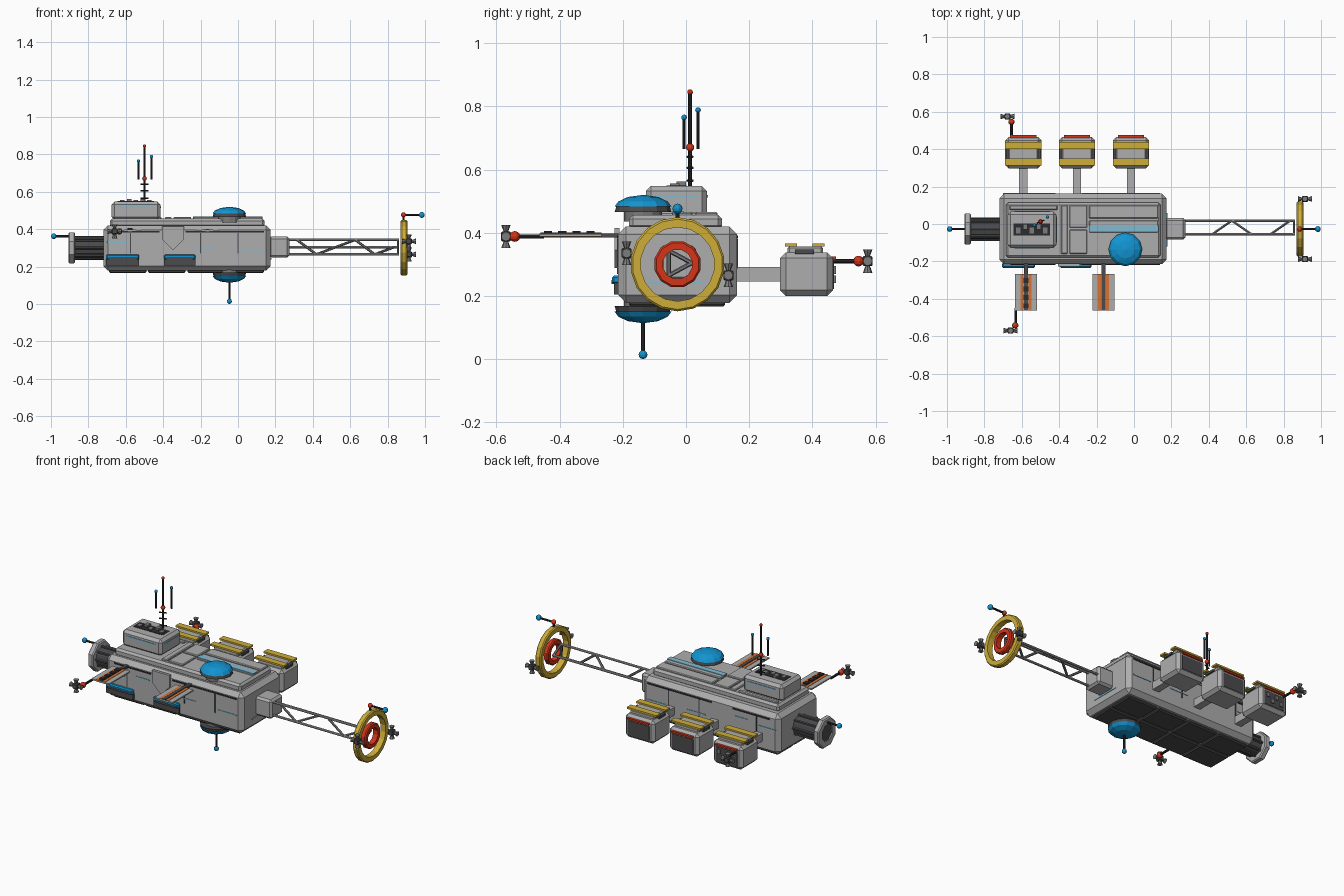
import bpy, bmesh, math
from mathutils import Vector, Matrix

if "Cube" in bpy.data.objects:
    bpy.data.objects.remove(bpy.data.objects["Cube"], do_unlink=True)


def material(name, *rgb):
    m = bpy.data.materials.new(name)
    m.use_nodes = True
    m.diffuse_color = (*rgb, 1)
    m.node_tree.nodes["Principled BSDF"].inputs["Base Color"].default_value = (*rgb, 1)
    return m


GREY = material("hull grey", 0.42, 0.42, 0.42)
MID = material("mid grey", 0.2, 0.2, 0.2)
DARK = material("dark grey", 0.07, 0.07, 0.075)
BLACK = material("near black", 0.025, 0.025, 0.03)
BLUE = material("dome blue", 0.006, 0.3, 0.65)
PALE = material("pale blue trim", 0.22, 0.5, 0.65)
YELLOW = material("yellow", 0.62, 0.42, 0.04)
RED = material("red", 0.66, 0.035, 0.01)
ORANGE = material("orange", 0.7, 0.17, 0.03)


def finish(name, bm, mat):
    bmesh.ops.recalc_face_normals(bm, faces=bm.faces)
    mesh = bpy.data.meshes.new(name)
    bm.to_mesh(mesh)
    bm.free()
    mesh.materials.append(mat)
    ob = bpy.data.objects.new(name, mesh)
    bpy.context.collection.objects.link(ob)
    return ob


def box(name, x, y, z, mat, bevel=0):
    """Box from (low, high) ranges, with optional chamfered edges."""
    bm = bmesh.new()
    bmesh.ops.create_cube(bm, size=1)
    for v in bm.verts:
        v.co = [(r[0] + r[1]) / 2 + c * (r[1] - r[0]) for r, c in zip((x, y, z), v.co)]
    if bevel:
        bmesh.ops.bevel(bm, geom=bm.edges[:], offset=bevel, segments=1, affect='EDGES')
    return finish(name, bm, mat)


def rod(name, a, b, r, mat, r2=None, n=8):
    """Straight tube or cone from a to b."""
    a, b = Vector(a), Vector(b)
    bm = bmesh.new()
    rot = (b - a).to_track_quat('Z', 'Y').to_matrix().to_4x4()
    bmesh.ops.create_cone(bm, cap_ends=True, segments=n, radius1=r,
                          radius2=r if r2 is None else r2, depth=(b - a).length,
                          matrix=Matrix.Translation((a + b) / 2) @ rot)
    return finish(name, bm, mat)


def ball(name, loc, r, mat):
    bm = bmesh.new()
    bmesh.ops.create_uvsphere(bm, u_segments=10, v_segments=6, radius=r,
                              matrix=Matrix.Translation(loc))
    return finish(name, bm, mat)


def ring(name, x, y, z, outer, inner, mat, n):
    """Flat faceted hoop around the x axis."""
    bm = bmesh.new()
    loops = []
    c = 0.006
    section = [(inner, x[0]), (outer - c, x[0]), (outer, x[0] + c),
               (outer, x[1] - c), (outer - c, x[1]), (inner, x[1])]
    for i in range(n):
        t = math.tau * (i + 0.5) / n
        loops.append([bm.verts.new((h, y + r * math.cos(t), z + r * math.sin(t)))
                      for r, h in section])
    for i in range(n):
        p, q = loops[i], loops[(i + 1) % n]
        for j in range(len(section)):
            k = (j + 1) % len(section)
            bm.faces.new((p[j], p[k], q[k], q[j]))
    return finish(name, bm, mat)


def thruster(name, x, y, z):
    s = 0.016
    box(name + "_block", (x - s, x + s), (y - s, y + s), (z - s, z + s), DARK, 0.004)
    for d in (Vector((1, 0, 0)), Vector((-1, 0, 0)), Vector((0, 0, 1)), Vector((0, 0, -1))):
        c = Vector((x, y, z))
        rod(name + "_nozzle", c + d * 0.012, c + d * 0.037, 0.006, MID, 0.015)


CY, CZ = -0.027, 0.3

# Main hull, roof deck and belly tiles
box("hull", (-0.72, 0.175), (-0.215, 0.162), (0.178, 0.42), GREY, 0.025)
box("roof_deck", (-0.685, 0.142), (-0.18, 0.114), (0.41, 0.456), GREY, 0.012)
for i in range(4):
    for j in range(2):
        x, y = -0.69 + i * 0.21, -0.18 + j * 0.157
        box("belly_tile", (x, x + 0.2), (y, y + 0.147), (0.166, 0.185), DARK, 0.006)

# Raised roof panels and trim
for x, y in (((-0.39, -0.355), (-0.16, 0.1)), ((-0.345, -0.25), (-0.02, 0.1)),
             ((-0.345, -0.25), (-0.16, -0.03)), ((-0.24, 0.13), (0.03, 0.1)),
             ((-0.24, 0.13), (-0.045, 0.02)), ((-0.665, -0.41), (0.075, 0.1))):
    box("roof_panel", x, y, (0.45, 0.465), GREY, 0.004)
box("roof_trim", (-0.24, 0.13), (-0.042, -0.008), (0.463, 0.468), PALE)

# Slots, seams and trim lines along both hull sides
for y, side in ((-0.215, "front"), (0.162, "back")):
    ys = (y - 0.003, y + 0.003)
    for x in ((-0.66, -0.42), (-0.28, 0.14)):
        box(side + "_slot", x, ys, (0.382, 0.391), BLACK)
    for x in (-0.575, -0.2, 0.0):
        box(side + "_seam", (x - 0.003, x + 0.003), ys, (0.27, 0.38), DARK)
    for x, z in (((-0.7, -0.59), 0.33), ((-0.52, -0.43), 0.345),
                 ((-0.24, -0.12), 0.3), ((0.02, 0.14), 0.29)):
        box(side + "_trim", x, ys, (z - 0.003, z + 0.003), PALE)
box("end_trim", (0.172, 0.178), (-0.12, 0.06), (0.238, 0.245), PALE)

# Shield-shaped plate on the front
bm = bmesh.new()
outline = [(-0.405, 0.415), (-0.405, 0.345), (-0.348, 0.288), (-0.29, 0.345), (-0.29, 0.415)]
face = bm.faces.new([bm.verts.new((x, -0.21, z)) for x, z in outline])
ext = bmesh.ops.extrude_face_region(bm, geom=[face])
bmesh.ops.translate(bm, vec=(0, -0.016, 0),
                    verts=[v for v in ext["geom"] if isinstance(v, bmesh.types.BMVert)])
finish("shield_plate", bm, GREY)

# Blue-topped lockers on the front
for x in ((-0.705, -0.528), (-0.395, -0.228)):
    box("locker_base", x, (-0.228, -0.21), (0.205, 0.24), DARK)
    box("locker_top", x, (-0.234, -0.21), (0.238, 0.264), BLUE, 0.006)
    box("locker_band", (x[0] + 0.012, x[1] - 0.012), (-0.236, -0.22), (0.238, 0.25), DARK)

# Roof cabin with sunken equipment
box("roof_cabin", (-0.675, -0.415), (-0.127, 0.066), (0.45, 0.548), GREY, 0.016)
box("cabin_bay", (-0.645, -0.45), (-0.062, 0.002), (0.546, 0.55), BLACK)
for i in range(5):
    x = -0.63 + i * 0.036
    box("cabin_equipment", (x, x + 0.024), (-0.05 + i % 2 * 0.02, -0.02 + i % 2 * 0.02),
        (0.545, 0.556 + i % 2 * 0.006), MID)
for y in (-0.128, 0.067):
    box("cabin_trim", (-0.64, -0.45), (y - 0.002, y + 0.002), (0.512, 0.52), PALE)
box("cabin_end_trim", (-0.417, -0.413), (-0.1, 0.04), (0.512, 0.52), PALE)

# Antenna mast with two side whips
rod("mast", (-0.5, 0.013, 0.54), (-0.5, 0.013, 0.845), 0.006, BLACK)
ball("mast_tip", (-0.5, 0.013, 0.845), 0.009, RED)
ball("mast_joint", (-0.5, 0.013, 0.67), 0.013, RED)
for z in (0.565, 0.605, 0.64):
    rod("mast_rung", (-0.52, 0.005, z), (-0.48, 0.021, z), 0.004, BLACK, n=6)
for x, y, z in ((-0.532, -0.006, 0.765), (-0.462, 0.038, 0.788)):
    rod("whip", (x, y, 0.665), (x, y, z), 0.005, BLACK)
    ball("whip_tip", (x, y, z), 0.009, BLUE)

# Domes above and below
DX, DY = -0.046, -0.136
for name, z, s in (("top_dome", 0.465, 1), ("belly_dome", 0.168, -1)):
    def level(h):
        return DX, DY, z + s * h
    rod(name + "_stem", level(-0.03), level(0.004), 0.06, MID, n=12)
    rod(name + "_rim", level(0), level(0.02), 0.09, DARK, 0.084, n=12)
    rod(name + "_lower", level(0.018), level(0.034), 0.09, BLUE, 0.078, n=12)
    rod(name + "_middle", level(0.034), level(0.048), 0.078, BLUE, 0.048, n=12)
    rod(name + "_cap", level(0.048), level(0.054), 0.048, BLUE, 0.004, n=12)
rod("belly_antenna", (DX, DY, 0.12), (DX, DY, 0.015), 0.006, BLACK)
ball("belly_antenna_tip", (DX, DY, 0.014), 0.014, BLUE)

# Docking port
rod("dock_tube", (-0.9, CY, CZ), (-0.71, CY, CZ), 0.055, DARK, n=12)
for i in range(8):
    t = math.tau * i / 8
    y, z = CY + 0.056 * math.cos(t), CZ + 0.056 * math.sin(t)
    rod("dock_rib", (-0.88, y, z), (-0.715, y, z), 0.008, DARK, n=6)
ring("dock_ring", (-0.907, -0.872), CY, CZ, 0.09, 0.052, GREY, 8)
rod("dock_antenna", (-0.9, CY, 0.362), (-0.985, CY, 0.362), 0.006, BLACK)
ball("dock_antenna_tip", (-0.985, CY, 0.362), 0.015, BLUE)

# Boom: socket, three rails and spiralling braces
box("boom_socket", (0.165, 0.275), (-0.083, 0.032), (0.248, 0.36), GREY, 0.012)
rails = [(-0.054, 0.343), (-0.054, 0.265), (0.018, 0.304)]
for y, z in rails:
    rod("boom_rail", (0.27, y, z), (0.86, y, z), 0.007, GREY)
for k in range(5):
    rod("boom_brace", (0.315 + k * 0.104, *rails[k % 3]),
        (0.315 + (k + 1) * 0.104, *rails[(k + 1) % 3]), 0.007, MID, n=6)
for k in range(3):
    rod("boom_end_frame", (0.855, *rails[k]), (0.855, *rails[(k + 1) % 3]), 0.007, MID, n=6)

# Boom rings with antenna and thrusters
ring("yellow_ring", (0.87, 0.905), CY, CZ, 0.149, 0.117, YELLOW, 18)
ring("red_ring", (0.872, 0.903), CY, CZ, 0.075, 0.047, RED, 12)
rod("ring_antenna", (0.885, CY, 0.476), (0.98, CY, 0.476), 0.006, BLACK)
rod("ring_antenna_foot", (0.885, CY, 0.44), (0.885, CY, 0.476), 0.006, BLACK)
ball("ring_antenna_joint", (0.885, CY, 0.476), 0.014, RED)
ball("ring_antenna_tip", (0.983, CY, 0.476), 0.016, BLUE)
thruster("ring_thruster_right", 0.914, -0.188, 0.335)
thruster("ring_thruster_left", 0.914, 0.134, 0.265)

# Cargo pods behind the hull
for x in (-0.592, -0.305, -0.016):
    box("pod_arm", (x - 0.022, x + 0.022), (0.15, 0.31), (0.245, 0.292), GREY)
    box("pod", (x - 0.097, x + 0.097), (0.298, 0.465), (0.2, 0.338), GREY, 0.018)
    box("pod_hatch", (x - 0.07, x + 0.07), (0.46, 0.468), (0.222, 0.306), DARK)
    box("pod_red_bar", (x - 0.07, x + 0.07), (0.455, 0.475), (0.314, 0.324), RED)
    box("pod_top", (x - 0.08, x + 0.08), (0.322, 0.434), (0.33, 0.357), GREY, 0.006)
    for s in (-1, 1):
        box("pod_clamp", (x + s * 0.085 - 0.008, x + s * 0.085 + 0.008), (0.345, 0.405),
            (0.332, 0.346), DARK)
    for y in (0.313, 0.4):
        box("pod_rail", (x - 0.097, x + 0.097), (y, y + 0.038), (0.356, 0.366), YELLOW)
for i in range(4):
    x = -0.645 + i * 0.03
    box("pod_equipment", (x, x + 0.02), (0.465, 0.474), (0.24 + i % 2 * 0.03, 0.265 + i % 2 * 0.03), MID)
rod("pod_strut", (-0.655, 0.455, 0.31), (-0.655, 0.55, 0.31), 0.007, BLACK)
ball("pod_strut_joint", (-0.655, 0.546, 0.31), 0.017, RED)
thruster("pod_thruster", -0.677, 0.575, 0.31)

# Striped wing panels at the front
for x in (-0.577, -0.163):
    box("wing_stem", (x - 0.01, x + 0.01), (-0.28, -0.21), (0.385, 0.398), DARK)
    box("wing", (x - 0.058, x + 0.058), (-0.463, -0.267), (0.388, 0.396), GREY)
    box("wing_spine", (x - 0.01, x + 0.01), (-0.46, -0.267), (0.385, 0.4), DARK)
    for s in (-0.021, 0.021):
        box("wing_stripe", (x + s - 0.008, x + s + 0.008), (-0.463, -0.267), (0.387, 0.398), ORANGE)
for i in range(4):
    y = -0.45 + i * 0.045
    box("wing_equipment", (-0.59, -0.564), (y, y + 0.026), (0.395, 0.406), BLACK)
rod("wing_strut", (-0.633, -0.45, 0.388), (-0.633, -0.545, 0.388), 0.007, BLACK)
ball("wing_strut_joint", (-0.635, -0.542, 0.388), 0.017, RED)
thruster("wing_thruster", -0.66, -0.57, 0.388)
